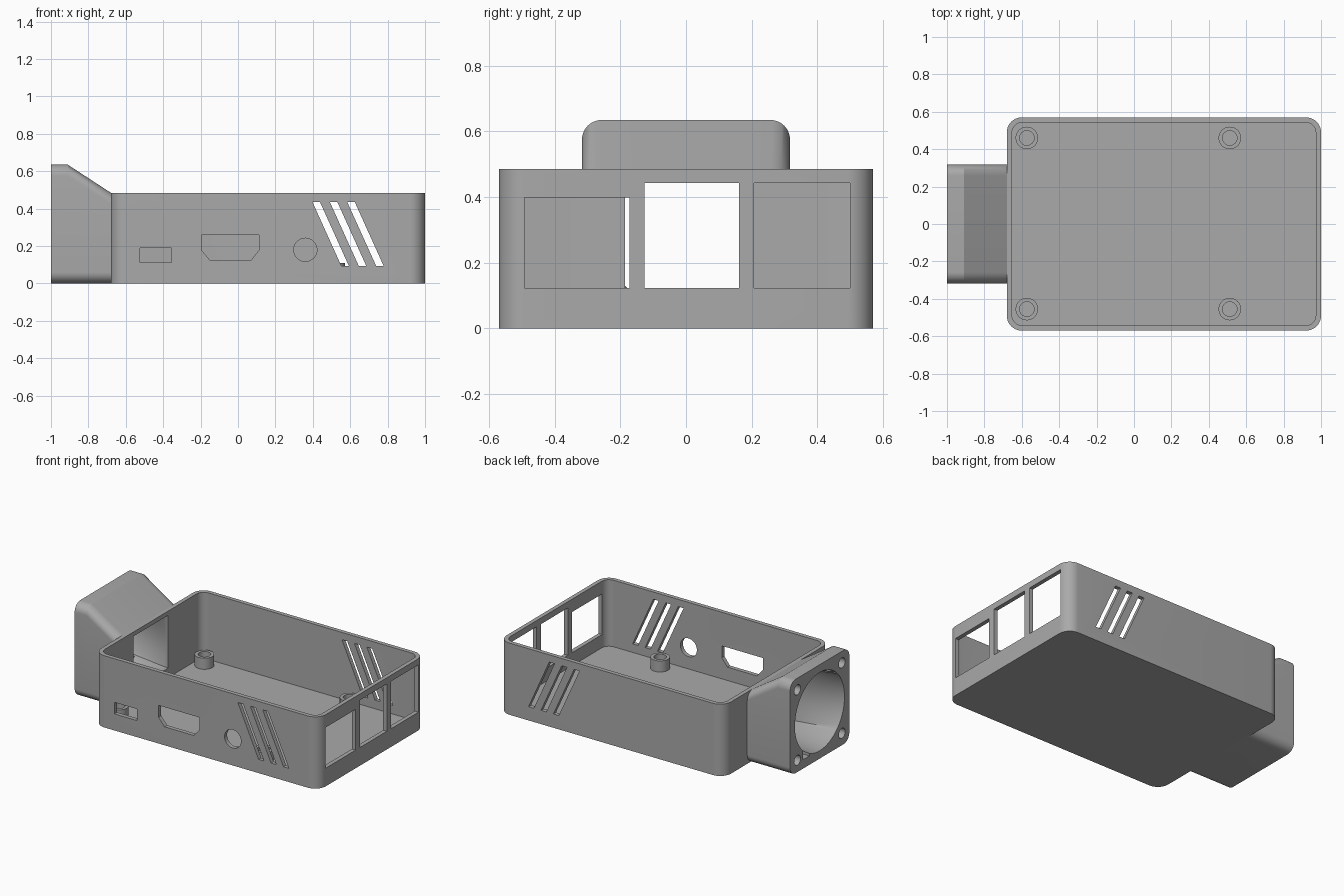
import bpy
import bmesh
from math import sin, cos, pi, radians

if "Cube" in bpy.data.objects:
    bpy.data.objects.remove(bpy.data.objects["Cube"], do_unlink=True)

grey = bpy.data.materials.new("matte grey plastic")
grey.use_nodes = True
COLOUR = (0.4, 0.4, 0.4, 1)
grey.diffuse_color = COLOUR
grey.node_tree.nodes["Principled BSDF"].inputs["Base Color"].default_value = COLOUR


def loft(name, rings):
    """Skin a list of equal-length closed rings and cap both ends."""
    bm = bmesh.new()
    loops = [[bm.verts.new(p) for p in ring] for ring in rings]
    n = len(loops[0])
    for a, b in zip(loops, loops[1:]):
        for i in range(n):
            j = (i + 1) % n
            bm.faces.new((a[i], a[j], b[j], b[i]))
    bm.faces.new(loops[0])
    bm.faces.new(loops[-1])
    bmesh.ops.recalc_face_normals(bm, faces=bm.faces)
    mesh = bpy.data.meshes.new(name)
    bm.to_mesh(mesh)
    bm.free()
    mesh.materials.append(grey)
    obj = bpy.data.objects.new(name, mesh)
    bpy.context.collection.objects.link(obj)
    return obj


def prism(name, outline, axis, lo, hi):
    """Extrude a 2D outline along one axis."""
    def place(p, d):
        return {"x": (d, *p), "y": (p[0], d, p[1]), "z": (*p, d)}[axis]
    return loft(name, [[place(p, d) for p in outline] for d in (lo, hi)])


def rounded(x0, x1, y0, y1, r, steps=10):
    pts = []
    corners = ((x1 - r, y1 - r), (x0 + r, y1 - r), (x0 + r, y0 + r), (x1 - r, y0 + r))
    for k, (cx, cy) in enumerate(corners):
        for i in range(steps + 1):
            a = (k + i / steps) * pi / 2
            pts.append((cx + r * cos(a), cy + r * sin(a)))
    return pts


def circle(cx, cy, r, n=40):
    return [(cx + r * cos(2 * pi * i / n), cy + r * sin(2 * pi * i / n)) for i in range(n)]


def rect(x0, x1, y0, y1):
    return [(x0, y0), (x1, y0), (x1, y1), (x0, y1)]


def boolean(target, tool, operation="DIFFERENCE"):
    mod = target.modifiers.new("shape", "BOOLEAN")
    mod.operation = operation
    mod.solver = "EXACT"
    mod.object = tool
    bpy.context.view_layer.objects.active = target
    bpy.ops.object.modifier_apply(modifier=mod.name)
    bpy.data.objects.remove(tool, do_unlink=True)


def smooth(obj):
    bpy.ops.object.select_all(action="DESELECT")
    obj.select_set(True)
    bpy.context.view_layer.objects.active = obj
    bpy.ops.object.shade_smooth_by_angle(angle=radians(25))


# Outer shell with the fan hood on its end
LEFT, WALL, FLOOR, HIGH = -0.68, 0.028, 0.035, 0.485
case = prism("case_body", rounded(LEFT, 1, -0.57, 0.57, 0.08), "z", 0, HIGH)
hood = loft("fan_hood", [[(x, y, z) for y, z in rounded(-0.317, 0.317, 0, top, 0.06)]
                         for x, top in ((-1, 0.635), (-0.91, 0.635), (LEFT, HIGH), (LEFT + 0.015, HIGH - 0.01))])
boolean(case, hood, "UNION")

# Hollow interior
boolean(case, prism("cavity", rounded(LEFT + WALL, 1 - WALL, -0.57 + WALL, 0.57 - WALL, 0.053),
                    "z", FLOOR, 0.8))


# Air duct: round at the fan, rectangular at the case wall
def duct_ring(x, squared, n=64):
    ring = []
    for i in range(n):
        c, s = cos(2 * pi * i / n), sin(2 * pi * i / n)
        if squared:
            m = max(abs(c), abs(s))
            ring.append((x, 0.186 * c / m, 0.278 + 0.178 * s / m))
        else:
            ring.append((x, 0.265 * c, 0.318 + 0.265 * s))
    return ring


boolean(case, loft("duct", [duct_ring(-1.05, False), duct_ring(-0.995, False),
                            duct_ring(LEFT, True), duct_ring(-0.6, True)]))

# Fan screw holes and cable notch
for y in (-0.238, 0.238):
    for z in (0.08, 0.556):
        boolean(case, prism("screw_hole", circle(y, z, 0.034, 24), "x", -1.05, -0.88))
boolean(case, prism("cable_notch", rect(0.11, 0.18, 0.06, 0.16), "x", -1.05, -0.9))

# Sockets in the front wall
sockets = (
    rect(-0.525, -0.355, 0.112, 0.19),
    [(-0.195, 0.258), (-0.195, 0.178), (-0.15, 0.125), (0.07, 0.125), (0.112, 0.178), (0.112, 0.258)],
    circle(0.36, 0.18, 0.062),
)
for outline in sockets:
    boolean(case, prism("socket", outline, "y", -0.7, -0.5))

# Slanted vents through front and back walls
for i in range(3):
    x = 0.398 + 0.093 * i
    vent = [(x, 0.436), (x + 0.04, 0.436), (x + 0.195, 0.093), (x + 0.155, 0.093)]
    boolean(case, prism("vent", vent, "y", -0.7, 0.7))

# Three connector windows in the end wall
for y0, y1, top in ((-0.492, -0.172, 0.398), (-0.127, 0.162, 0.443), (0.207, 0.5, 0.443)):
    boolean(case, prism("window", rect(y0, y1, 0.123, top), "x", 0.9, 1.1))
smooth(case)

# Hollow board standoffs
for x, side_x in ((-0.573, "left_end"), (0.512, "right_end")):
    for y, side_y in ((-0.455, "front"), (0.46, "back")):
        post = prism(f"standoff_{side_y}_{side_x}", circle(x, y, 0.06), "z", FLOOR - 0.01, 0.11)
        boolean(post, prism("bore", circle(x, y, 0.039), "z", FLOOR, 0.3))
        smooth(post)
